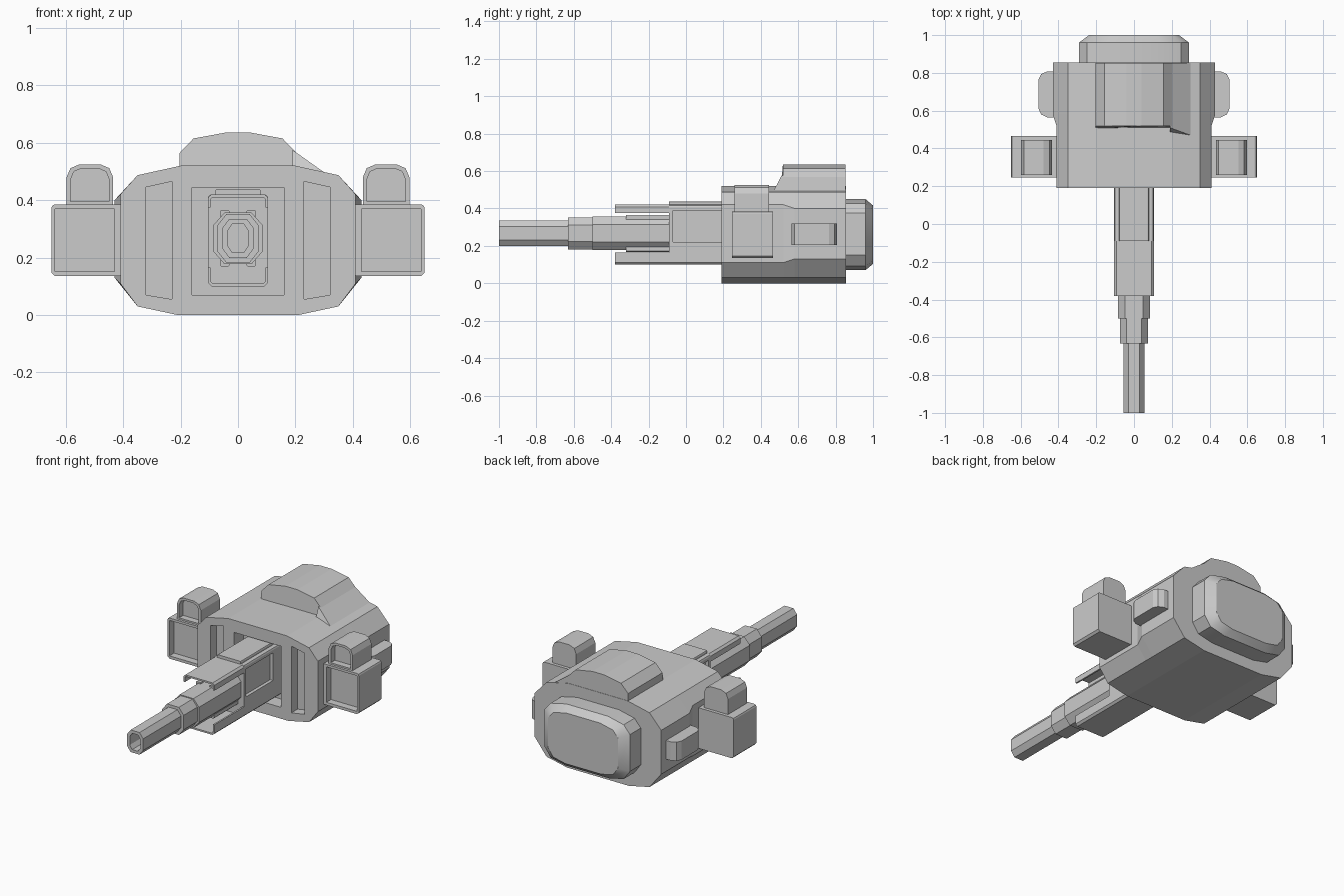
import bpy, bmesh

if "Cube" in bpy.data.objects:
    bpy.data.objects.remove(bpy.data.objects["Cube"])


def loft(name, rings, caps=True):
    """Skin a list of equal-length point rings into a solid."""
    bm = bmesh.new()
    vr = [[bm.verts.new(p) for p in r] for r in rings]
    n = len(vr[0])
    for a, b in zip(vr, vr[1:]):
        for i in range(n):
            j = (i + 1) % n
            bm.faces.new((a[i], a[j], b[j], b[i]))
    if caps:
        bm.faces.new(vr[0])
        bm.faces.new(vr[-1])
    bmesh.ops.recalc_face_normals(bm, faces=bm.faces)
    me = bpy.data.meshes.new(name)
    bm.to_mesh(me)
    bm.free()
    ob = bpy.data.objects.new(name, me)
    bpy.context.collection.objects.link(ob)
    return ob


def prism(name, prof, y0, y1):
    return loft(name, [[(x, y, z) for x, z in prof] for y in (y0, y1)])


def rect(x0, x1, z0, z1, low=0.0, top=0.0):
    """Rectangle with optional chamfered lower and upper corners."""
    if not low and not top:
        return [(x0, z0), (x1, z0), (x1, z1), (x0, z1)]
    l, t = low or 1e-3, top or 1e-3
    return [(x0 + l, z0), (x1 - l, z0), (x1, z0 + l), (x1, z1 - t), (x1 - .3 * t, z1 - .3 * t),
            (x1 - t, z1), (x0 + t, z1), (x0 + .3 * t, z1 - .3 * t), (x0, z1 - t), (x0, z0 + l)]


def cut(ob, cutter):
    m = ob.modifiers.new("cut", 'BOOLEAN')
    m.object, m.operation, m.solver = cutter, 'DIFFERENCE', 'EXACT'
    bpy.context.view_layer.objects.active = ob
    bpy.ops.object.modifier_apply(modifier=m.name)
    bpy.data.objects.remove(cutter)


def mirror(ob):
    m = ob.modifiers.new("mirror", 'MIRROR')
    m.use_mirror_merge = False


def sym(half):
    """Mirror a right-hand profile (bottom to top) across x = 0."""
    return half + [(-x, z) for x, z in reversed(half)]


def smooth(ob, angle):
    bpy.ops.object.select_all(action='DESELECT')
    ob.select_set(True)
    bpy.context.view_layer.objects.active = ob
    bpy.ops.object.shade_smooth_by_angle(angle=angle)


# Turret body: faceted hull, slightly wider at the rear
hull = [(.21, 0), (.35, .03), (.41, .11), (.41, .42), (.35, .487), (.2, .52)]
wide = [(.21, 0), (.35, .03), (.43, .13), (.43, .40), (.35, .487), (.2, .52)]
body = loft("turret_body", [[(x, y, z) for x, z in sym(p)]
            for y, p in ((.19, hull), (.52, hull), (.58, wide), (.855, wide))])
cut(body, prism("cutter", rect(-.16, .16, .07, .445), .1, .28))
for s in (-1, 1):
    slot = [(.23 * s, .055), (.32 * s, .07), (.32 * s, .445), (.23 * s, .465)]
    cut(body, prism("cutter", slot, .1, .25))

# Rear bustle with tapered end
def scaled(y, kx, kz):
    return [(x * kx, y, .26 + (z - .26) * kz) for x, z in sym(hull)]

bustle = loft("rear_bustle", [scaled(.80, .71, .73), scaled(.96, .71, .73), scaled(1.0, .58, .60)])
smooth(bustle, .5)

# Roof hatch and its side fairing
roof = sym([(.203, .48), (.203, .565), (.155, .615), (.04, .636)])
loft("roof_hatch", [[(x, .505 if z < .55 else .518, z) for x, z in roof],
                    [(x, .853, z) for x, z in roof]])
loft("hatch_fairing", [[(.19, .51, .575), (.30, .47, .497), (.19, .47, .48)],
                       [(.19, .853, .575), (.30, .853, .497), (.19, .853, .48)]])

# Side launcher pods: big box and small rounded box, hollow fronts
pod = prism("side_pod", rect(.40, .65, .135, .385, .012, .012), .245, .465)
cut(pod, prism("cutter", rect(.43, .638, .152, .37), .2, .29))
mirror(pod)
lamp = prism("upper_pod", rect(.435, .597, .38, .525, 0, .045), .26, .445)
cut(lamp, prism("cutter", rect(.449, .583, .395, .511, 0, .038), .2, .30))
mirror(lamp)

# Rounded side grips
c = [(.38, .565), (.46, .565), (.492, .58), (.505, .61), (.505, .765), (.492, .793), (.46, .808), (.38, .808)]
mirror(loft("side_grip", [[(x, y, z) for x, y in c] for z in (.205, .32)]))

# Gun cradle box with recessed sides and raised top plate
cradle = prism("gun_cradle", rect(-.105, .105, .10, .42, .012, .012), -.09, .285)
for s in (-1, 1):
    x0, x1 = sorted((.085 * s, .2 * s))
    cut(cradle, prism("cutter", rect(x0, x1, .22, .39), -.07, .19))
prism("cradle_top_plate", rect(-.08, .08, .41, .438, 0, .008), -.09, .285)

# Channel-shaped guards above and below the barrel
for name, zo, s, h in (("upper_guard", .42, -1, .045), ("lower_guard", .10, 1, .065)):
    prism(name, [(-.105, zo + s * h), (-.105, zo + s * .012), (-.093, zo), (.093, zo),
                 (.105, zo + s * .012), (.105, zo + s * h), (.095, zo + s * h),
                 (.095, zo + s * .016), (.089, zo + s * .01), (-.089, zo + s * .01),
                 (-.095, zo + s * .016), (-.095, zo + s * h)], -.38, -.085)

# Stepped octagonal barrel with open muzzle
def octagon(y, w, h):
    a, b, z = w * .55, h * .52, .267
    return [(x, y, z + q) for x, q in sym([(a, -h), (w, -b), (w, b), (a, h)])]

loft("gun_barrel", [octagon(*s) for s in (
    (-.85, .036, .05), (-1, .036, .05), (-1, .055, .068), (-.632, .055, .068),
    (-.632, .073, .085), (-.5, .073, .085), (-.5, .085, .09), (-.05, .085, .09))])

# Corner lugs on the barrel sleeve
for s in (-1, 1):
    z0, z1 = sorted((.267 + s * .07, .267 + s * .099))
    mirror(prism("sleeve_lug", rect(.03, .062, z0, z1, .005, .005), -.32, -.085))
